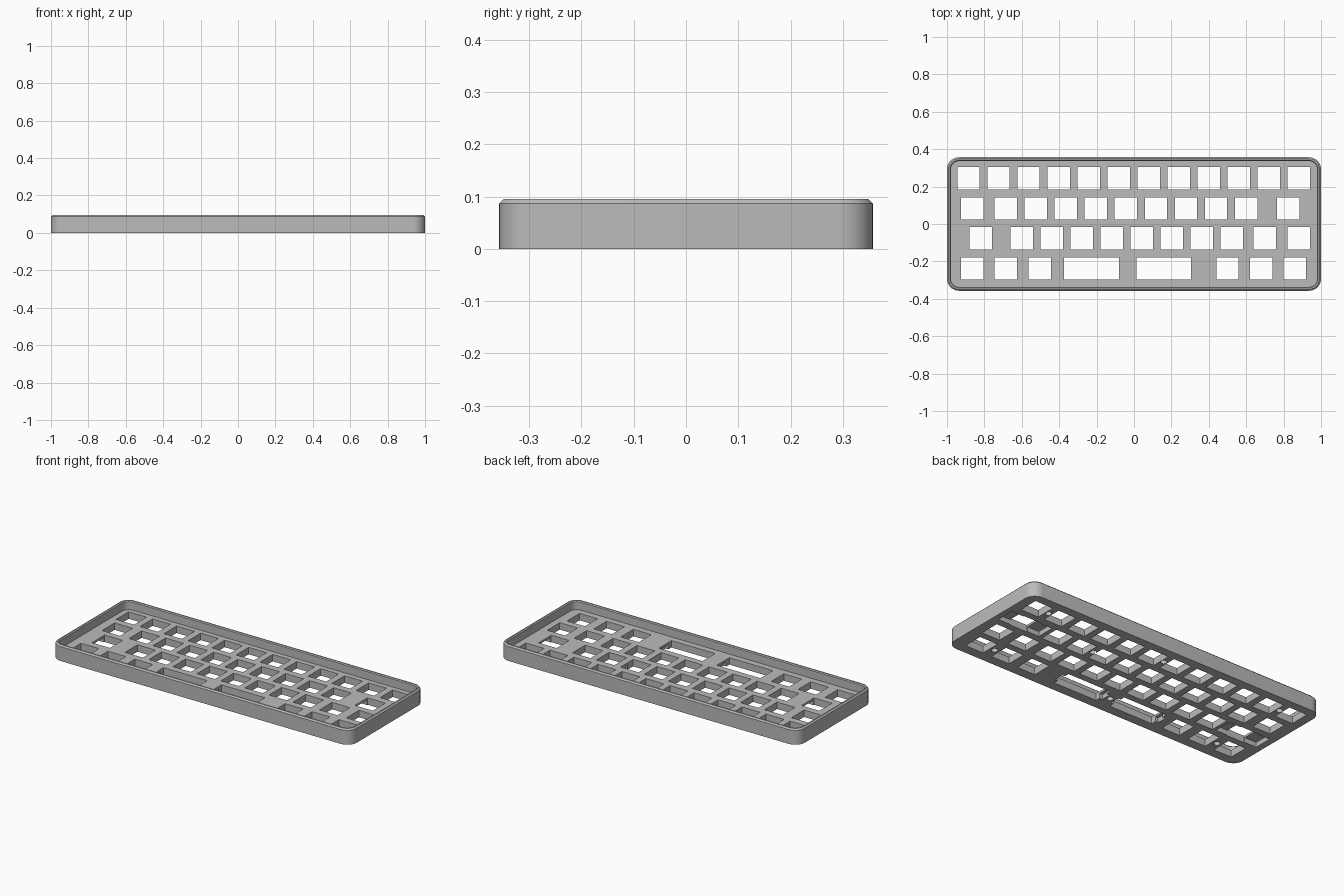
import bpy, bmesh, math

if "Cube" in bpy.data.objects:
    bpy.data.objects.remove(bpy.data.objects["Cube"], do_unlink=True)

HX, HY, H, R = 1.0, 0.357, 0.095, 0.065   # outer half sizes, height, corner radius
PLATE = 0.042                             # switch plate top
WALL, BEVEL = 0.021, 0.008
KEY, PITCH = 0.12, 0.1605

grey = bpy.data.materials.new("case_grey")
grey.use_nodes = True
grey.diffuse_color = (0.5, 0.5, 0.5, 1)
grey.node_tree.nodes["Principled BSDF"].inputs["Base Color"].default_value = (0.5, 0.5, 0.5, 1)


def finish(bm, name):
    bmesh.ops.recalc_face_normals(bm, faces=bm.faces)
    mesh = bpy.data.meshes.new(name)
    bm.to_mesh(mesh)
    bm.free()
    obj = bpy.data.objects.new(name, mesh)
    bpy.context.collection.objects.link(obj)
    return obj


def ring(bm, inset, z, steps=10):
    """Rounded rectangle loop, inset from the outer outline."""
    r = R - inset
    verts = []
    for q, (sx, sy) in enumerate([(1, 1), (-1, 1), (-1, -1), (1, -1)]):
        for i in range(steps + 1):
            a = math.pi / 2 * (q + i / steps)
            verts.append(bm.verts.new((sx * (HX - R) + r * math.cos(a),
                                       sy * (HY - R) + r * math.sin(a), z)))
    return verts


def add_box(bm, x, y, w, d, z0, z1):
    verts = bmesh.ops.create_cube(bm, size=1)["verts"]
    for v in verts:
        v.co = (x + v.co.x * w, y + v.co.y * d, (z0 + z1) / 2 + v.co.z * (z1 - z0))


# Tray: outer wall, bevelled rim, inner wall and plate
bm = bmesh.new()
rings = [ring(bm, i, z) for i, z in [(0, 0), (0, H - BEVEL), (BEVEL, H),
                                     (WALL - 0.005, H), (WALL, H - 0.005), (WALL, PLATE)]]
for a, b in zip(rings, rings[1:]):
    for i in range(len(a)):
        j = (i + 1) % len(a)
        bm.faces.new((a[i], a[j], b[j], b[i]))
bm.faces.new(rings[0])
bm.faces.new(rings[-1])
case = finish(bm, "keyboard_case")

# Switch openings, one list of x centres per row
rows = {
    0.245: [-0.885 + PITCH * i for i in range(12)],
    0.083: [-0.865] + [-0.685 + PITCH * i for i in range(9)] + [0.825],
    -0.077: [-0.82] + [-0.60 + PITCH * i for i in range(8)] + [0.70, 0.88],
    -0.238: [-0.865, -0.685, -0.505, 0.50, 0.68, 0.86],
}
space_bars = [-0.227, 0.16]
bm = bmesh.new()
for y, xs in rows.items():
    for x in xs:
        add_box(bm, x, y, KEY, KEY, -0.05, 0.07)
for x in space_bars:
    add_box(bm, x, -0.238, 0.292, KEY, -0.05, 0.07)
openings = finish(bm, "opening_cutter")

# Stabiliser pockets on the underside of wide keys
bm = bmesh.new()
for x, y in [(0.825, 0.083), (-0.82, -0.077)]:
    add_box(bm, x, y, 0.28, 0.11, -0.05, 0.029)
for x in space_bars:
    add_box(bm, x, -0.238, 0.33, 0.06, -0.05, 0.029)
pockets = finish(bm, "pocket_cutter")

# Blind screw holes on the underside
bm = bmesh.new()
for x, y in [(0.8, 0.245), (-0.805, 0.245), (0, 0.245), (0.355, 0.083),
             (0.77, -0.238), (-0.775, -0.238), (-0.033, -0.238)]:
    made = bmesh.ops.create_cone(bm, cap_ends=True, segments=20, radius1=0.018,
                                 radius2=0.018, depth=0.06)
    bmesh.ops.translate(bm, verts=made["verts"], vec=(x, y, 0))
screws = finish(bm, "screw_cutter")

# Cut, bake the result and drop the cutters
cutters = [openings, pockets, screws]
for c in cutters:
    c.hide_render = True
    mod = case.modifiers.new(c.name, "BOOLEAN")
    mod.operation = "DIFFERENCE"
    mod.solver = "EXACT"
    mod.object = c
bpy.context.view_layer.update()
baked = bpy.data.meshes.new_from_object(
    case.evaluated_get(bpy.context.evaluated_depsgraph_get()))
case.modifiers.clear()
case.data = baked
for c in cutters:
    bpy.data.objects.remove(c, do_unlink=True)
case.data.materials.clear()
case.data.materials.append(grey)

# Smooth rounded corners, sharp edges
bpy.ops.object.select_all(action="DESELECT")
case.select_set(True)
bpy.context.view_layer.objects.active = case
bpy.ops.object.shade_smooth_by_angle(angle=math.radians(30))
